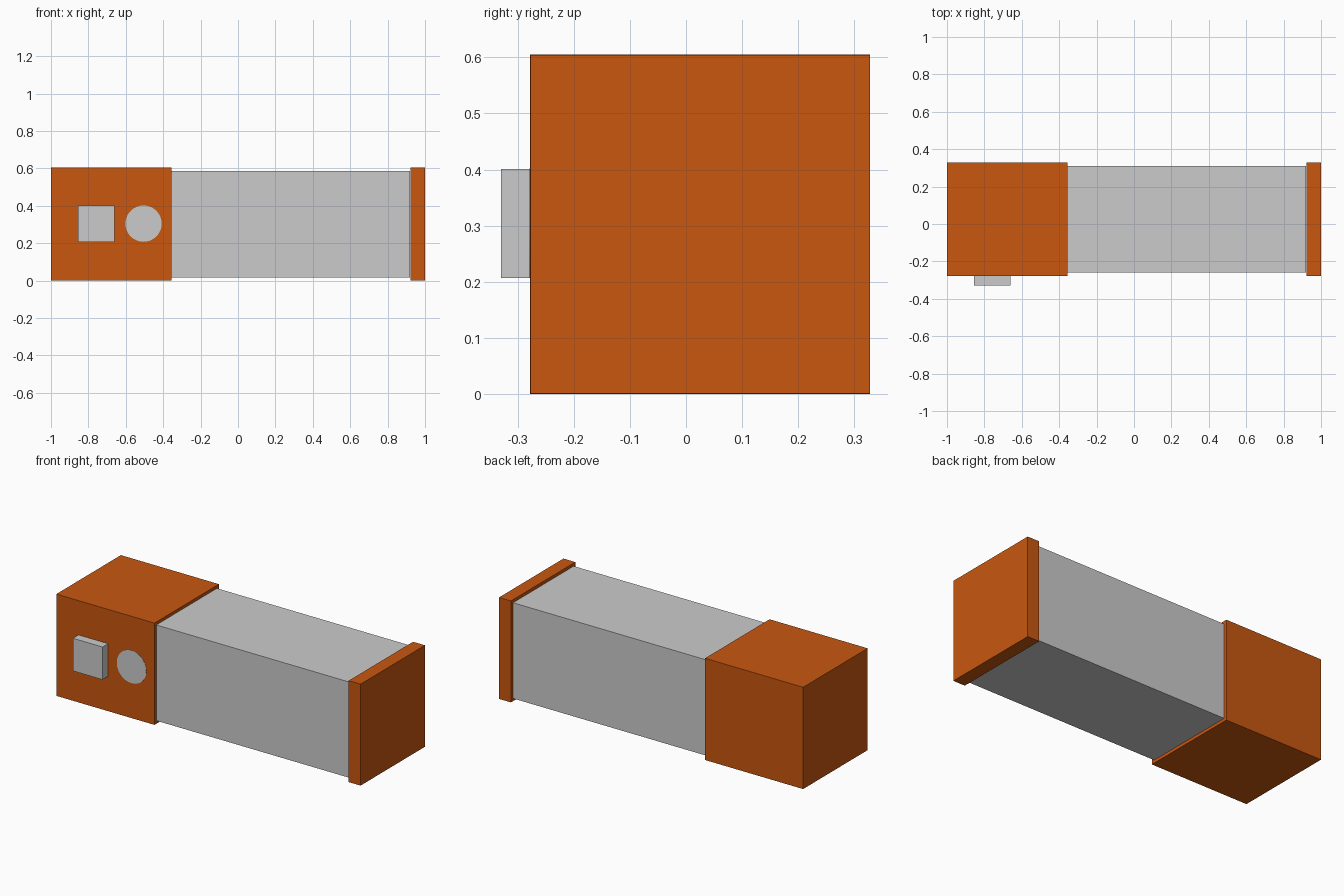
import bpy
import bmesh
from math import pi
from mathutils import Matrix, Vector

if "Cube" in bpy.data.objects:
    bpy.data.objects.remove(bpy.data.objects["Cube"])

orange = bpy.data.materials.new("orange")
orange.diffuse_color = (0.58, 0.095, 0.005, 1)
orange.use_nodes = True
orange.node_tree.nodes["Principled BSDF"].inputs["Base Color"].default_value = orange.diffuse_color


def add_object(name, bm, material=None):
    mesh = bpy.data.meshes.new(name)
    bm.to_mesh(mesh)
    bm.free()
    obj = bpy.data.objects.new(name, mesh)
    bpy.context.collection.objects.link(obj)
    if material:
        mesh.materials.append(material)
    return obj


def box(name, low, high, material=None):
    low, high = Vector(low), Vector(high)
    bm = bmesh.new()
    bmesh.ops.create_cube(bm, size=1, matrix=Matrix.Translation((low + high) / 2)
                          @ Matrix.Diagonal((*(high - low), 1)))
    return add_object(name, bm, material)


# Long grey body between the two orange ends
box("body", (-0.355, -0.26, 0.018), (0.92, 0.31, 0.587))

# Orange head block and end cap
box("head_block", (-1, -0.278, 0), (-0.355, 0.328, 0.605), orange)
box("end_cap", (0.922, -0.277, 0.001), (1, 0.328, 0.604), orange)

# Raised square button on the front of the head
box("square_button", (-0.855, -0.33, 0.207), (-0.66, -0.278, 0.401))

# Round button, practically flush with the head's front face
bm = bmesh.new()
bmesh.ops.create_cone(bm, cap_ends=True, segments=48, radius1=0.097, radius2=0.097, depth=0.04,
                      matrix=Matrix.Translation((-0.505, -0.259, 0.305))
                      @ Matrix.Rotation(pi / 2, 4, 'X'))
add_object("round_button", bm)
